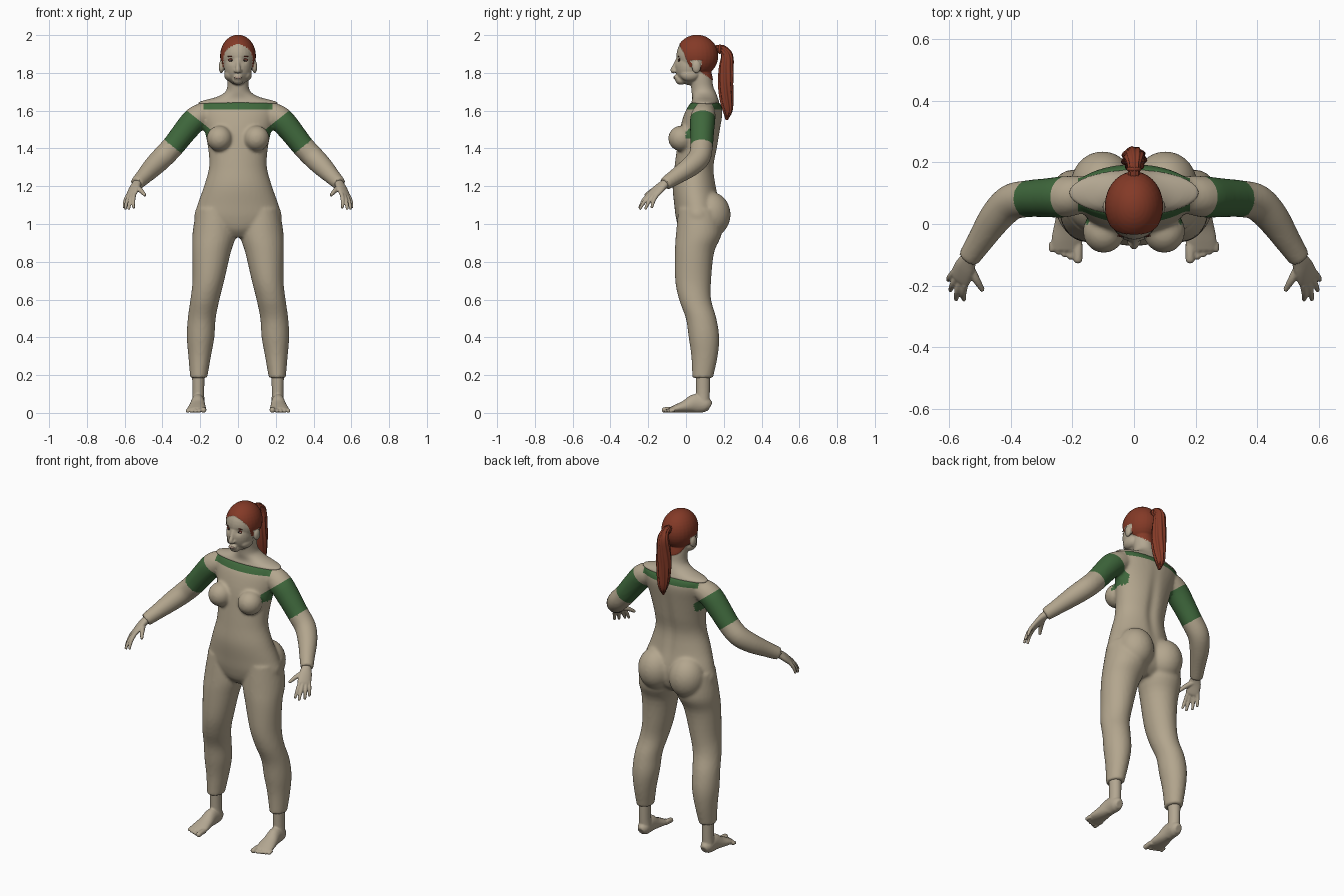
import bpy, bmesh, math
from mathutils import Vector, Matrix
from mathutils.bvhtree import BVHTree

if "Cube" in bpy.data.objects:
    bpy.data.objects.remove(bpy.data.objects["Cube"])


def material(name, rgb):
    m = bpy.data.materials.new(name)
    m.use_nodes = True
    m.diffuse_color = (*rgb, 1)
    m.node_tree.nodes["Principled BSDF"].inputs["Base Color"].default_value = (*rgb, 1)
    return m


SUIT = material("beige suit", (0.45, 0.38, 0.27))
SKIN = material("pale skin", (0.45, 0.385, 0.285))
GREEN = material("green cloth", (0.05, 0.14, 0.046))
HAIR = material("red hair", (0.23, 0.042, 0.02))
LASH = material("dark red lash", (0.13, 0.025, 0.015))
WHITE = material("eye white", (0.5, 0.46, 0.42))
IRIS = material("dark iris", (0.03, 0.02, 0.015))
LIP = material("muted lip", (0.37, 0.27, 0.21))


def spline(pts, k=4):
    """Smooth path through tuples of position and radii."""
    p = [Vector(q) for q in pts]
    p = [p[0]] + p + [p[-1]]
    out = []
    for i in range(1, len(p) - 2):
        a, b, c, d = p[i - 1:i + 3]
        for j in range(k):
            t = j / k
            out.append(0.5 * (2 * b + (c - a) * t + (2 * a - 5 * b + 4 * c - d) * t * t
                              + (3 * b - a - 3 * c + d) * t ** 3))
    return out + [p[-2]]


def tube(bm, pts, wide=(1, 0, 0), s=1, level=False, n=28, ripple=0):
    """Closed loft of ellipses; level keeps every ring horizontal."""
    path = spline([q if len(q) == 5 else (*q, q[3]) for q in pts])
    rings = []
    for i, q in enumerate(path):
        c = q.to_3d() if len(q) == 3 else Vector(q[:3])
        tan = Vector(path[min(i + 1, len(path) - 1)][:3]) - Vector(path[max(i - 1, 0)][:3])
        tan = Vector((0, 0, 1)) if level else tan.normalized()
        u = Vector(wide)
        u = (u - tan * u.dot(tan)).normalized()
        v = tan.cross(u)
        ring = []
        for j in range(n):
            a = math.tau * j / n
            w = 1 + ripple * math.cos(9 * a + 0.35 * i)
            co = c + (u * (math.cos(a) * max(q[3], 0.002)) + v * (math.sin(a) * max(q[4], 0.002))) * w
            ring.append(bm.verts.new((co.x * s, co.y, co.z)))
        rings.append(ring)
    for a, b in zip(rings, rings[1:]):
        for j in range(n):
            bm.faces.new((a[j], a[(j + 1) % n], b[(j + 1) % n], b[j]))
    bm.faces.new(rings[0])
    bm.faces.new(rings[-1])


def ball(bm, c, r, s=1):
    m = Matrix.Translation((c[0] * s, c[1], c[2])) @ Matrix.Diagonal((*r, 1))
    bmesh.ops.create_uvsphere(bm, u_segments=28, v_segments=18, radius=1, matrix=m)


def make(name, bm, mats, voxel=0, iters=4):
    """Turn bm into a smooth object, optionally fused into one skin."""
    bmesh.ops.recalc_face_normals(bm, faces=bm.faces)
    me = bpy.data.meshes.new(name)
    bm.to_mesh(me)
    bm.free()
    ob = bpy.data.objects.new(name, me)
    bpy.context.collection.objects.link(ob)
    if voxel:
        r = ob.modifiers.new("fuse", 'REMESH')
        r.mode, r.voxel_size = 'VOXEL', voxel
        sm = ob.modifiers.new("relax", 'SMOOTH')
        sm.factor, sm.iterations = 0.5, iters
        dg = bpy.context.evaluated_depsgraph_get()
        me = bpy.data.meshes.new_from_object(ob.evaluated_get(dg))
        ob.modifiers.clear()
        ob.data = me
    me.materials.clear()
    for m in mats:
        me.materials.append(m)
    me.shade_smooth()
    return ob


def bump(d2, width):
    return math.exp(-d2 / width ** 2)


# Suit: torso, bust, seat, legs and sleeves fused together
bm = bmesh.new()
tube(bm, [(0, .06, .93, .09, .06), (0, .065, .97, .17, .1), (0, .065, 1.03, .23, .118),
          (0, .06, 1.1, .215, .122), (0, .045, 1.2, .18, .116), (0, .045, 1.3, .153, .106),
          (0, .06, 1.4, .158, .108), (0, .075, 1.5, .178, .108), (0, .092, 1.58, .2, .102),
          (0, .1, 1.62, .205, .09), (0, .102, 1.645, .2, .075)], level=True, n=40)
for s in (1, -1):
    ball(bm, (.098, -.024, 1.453), (.068, .07, .068), s)
    ball(bm, (.102, .13, 1.05), (.103, .106, .12), s)
    tube(bm, [(.12, .07, 1.08, .1, .11), (.125, .068, .95, .116, .121), (.14, .045, .85, .102, .104),
              (.157, .038, .7, .084, .095), (.175, .048, .6, .077, .085), (.192, .08, .5, .074, .081),
              (.198, .095, .4, .073, .081), (.203, .098, .3, .06, .07), (.208, .088, .185, .045, .055)],
         s=s, level=True)
    tube(bm, [(.13, .1, 1.585, .05), (.18, .095, 1.58, .062), (.23, .088, 1.55, .067),
              (.29, .085, 1.48, .063), (.345, .082, 1.41, .06), (.4, .07, 1.352, .059),
              (.45, .02, 1.302, .054), (.5, -.055, 1.25, .043), (.538, -.112, 1.212, .036)],
         wide=(0, 1, 0), s=s)
suit = make("suit", bm, [SUIT, GREEN], 0.009, 5)

# Spine groove, then clean cuts along the borders of the green cloth
bm = bmesh.new()
bm.from_mesh(suit.data)
for v in bm.verts:
    if v.co.y > .08:
        v.co.y -= .012 * bump(v.co.x ** 2, .03) * bump((v.co.z - 1.33) ** 2, .2)
AXIS, ROOT, SLEEVE = Vector((.62, 0, -.78)), Vector((.22, 0, 1.56)), .195
cuts = [((0, 0, 1.607), (0, 0, 1)), ((.182, 0, 0), (1, 0, 0)), ((-.182, 0, 0), (1, 0, 0))]
for s in (1, -1):
    for t in (0, SLEEVE):
        p = ROOT + AXIS * t
        cuts.append(((p.x * s, 0, p.z), (AXIS.x * s, 0, AXIS.z)))
for co, no in cuts:
    geom = bm.verts[:] + bm.edges[:] + bm.faces[:]
    bmesh.ops.bisect_plane(bm, geom=geom, plane_co=co, plane_no=no, dist=1e-5)
for f in bm.faces:
    x, y, z = f.calc_center_median()
    x = abs(x)
    t = (Vector((x, 0, z)) - ROOT).dot(AXIS)
    sleeve = 0 < t < SLEEVE and (x > .2 or (z > 1.45 and x > .145 and y > 0))
    f.material_index = int(sleeve or (z > 1.607 and x < .182))
    f.smooth = True
bm.to_mesh(suit.data)
bm.free()

# Head, neck and bare shoulders
bm = bmesh.new()
tube(bm, [(0, .102, 1.625, .19, .062), (0, .102, 1.642, .212, .074), (0, .102, 1.656, .175, .07),
          (0, .1, 1.672, .115, .067), (0, .094, 1.695, .072, .064), (0, .086, 1.725, .057, .059),
          (0, .078, 1.78, .055, .058), (0, .07, 1.84, .05, .05)], level=True, n=40)
ball(bm, (0, .058, 1.89), (.091, .109, .108))
ball(bm, (0, .02, 1.835), (.074, .078, .1))
ball(bm, (0, -.026, 1.763), (.03, .031, .026))
ball(bm, (0, -.05, 1.775), (.024, .016, .014))
tube(bm, [(0, -.046, 1.87, .009), (0, -.058, 1.84, .011), (0, -.069, 1.815, .014), (0, -.06, 1.805, .013)])
for s in (1, -1):
    ball(bm, (.043, .02, 1.79), (.03, .05, .035), s)
    ball(bm, (.012, -.058, 1.81), (.01, .012, .009), s)
    ball(bm, (.088, .055, 1.832), (.014, .024, .034), s)
head = make("head", bm, [SKIN, HAIR], 0.005, 3)


def hairy(co):
    x, y, z = co
    ear = abs(x) > .082 and z < 1.866 and .02 < y < .085
    line = 1.95 - 9 * x * x - max(0, y + .01) * 2.2
    return z > max(line, 1.83 - max(0, y - .05) * .8) and not ear


# Eye sockets and raised hair cap
bm = bmesh.new()
bm.from_mesh(head.data)
bm.normal_update()
for f in bm.faces:
    f.material_index = int(hairy(f.calc_center_median()))
for v in bm.verts:
    if v.co.y < 0:
        v.co.y += .008 * bump((abs(v.co.x) - .034) ** 2 + (v.co.z - 1.866) ** 2, .015)
    if hairy(v.co):
        v.co += v.normal * .004
face = BVHTree.FromBMesh(bm)
bm.to_mesh(head.data)
bm.free()


def on_face(x, z):
    hit = face.ray_cast(Vector((x, -1, z)), Vector((0, 1, 0)))[0]
    return hit.y if hit else -.05


# Facial details
for side, s in (("left", 1), ("right", -1)):
    for part, x, z, r, mat, off in (("lash", .034, 1.868, (.018, .004, .009), LASH, .001),
                                    ("eye", .034, 1.866, (.013, .005, .0055), WHITE, .001),
                                    ("iris", .034, 1.866, (.005, .004, .005), IRIS, -.003),
                                    ("brow", .036, 1.887, (.02, .003, .003), LASH, .001)):
        bm = bmesh.new()
        ball(bm, (x, on_face(x * s, z) + off, z), r, s)
        make(side + "_" + part, bm, [mat])
bm = bmesh.new()
ball(bm, (0, on_face(0, 1.775) + .003, 1.775), (.021, .005, .007))
make("lips", bm, [LIP])

# Ponytail with grooved strands and its tie
bm = bmesh.new()
tube(bm, [(0, .15, 1.925, .018), (0, .19, 1.927, .02), (0, .217, 1.89, .03), (0, .213, 1.82, .036, .037),
          (0, .21, 1.74, .04, .038), (0, .214, 1.66, .035, .034), (0, .22, 1.6, .025),
          (0, .215, 1.55, .005)], n=72, ripple=.09)
make("ponytail", bm, [HAIR])
bm = bmesh.new()
ball(bm, (0, .178, 1.925), (.024, .012, .025))
make("hair_tie", bm, [HAIR])

# Hands and feet
ACROSS = Vector((.6, .8, -.05))
TIPS = [(.552, -.247, 1.083), (.578, -.246, 1.077), (.597, -.216, 1.077), (.604, -.182, 1.084)]
for side, s in (("left", 1), ("right", -1)):
    bm = bmesh.new()
    tube(bm, [(.52, -.09, 1.23, .026, .024), (.535, -.112, 1.213, .027, .022), (.55, -.142, 1.188, .036, .019),
              (.564, -.175, 1.156, .038, .015), (.568, -.185, 1.146, .032, .01)], wide=ACROSS, s=s)
    for i, tip in enumerate(TIPS):
        root = Vector((.565, -.174, 1.157)) + ACROSS * (.018 * (i - 1.5))
        mid = (root + Vector(tip)) / 2 + Vector((.004, -.004, .004))
        tube(bm, [(*root, .011), (*mid, .0105), (*tip, .007)], wide=ACROSS, s=s, n=12)
    tube(bm, [(.54, -.13, 1.195, .016), (.514, -.178, 1.177, .013), (.491, -.216, 1.15, .008)],
         wide=ACROSS, s=s, n=12)
    make(side + "_hand", bm, [SKIN], 0.004, 2)

    bm = bmesh.new()
    tube(bm, [(.21, .128, .032, .02, .024), (.21, .105, .042, .034, .04), (.212, .05, .05, .036, .05),
              (.215, 0, .035, .043, .034), (.218, -.05, .023, .05, .022), (.219, -.085, .015, .046, .013)], s=s)
    tube(bm, [(.21, .088, .04, .036, .036), (.21, .09, .1, .031, .036), (.21, .09, .22, .034, .038)],
         s=s, level=True)
    for j in range(5):
        r = .0105 if j else .015
        x, y = .182 + .02 * j + (.004 if j else 0), -.114 + .008 * j
        tube(bm, [(x, -.06, r + .003, r), (x, (y - .06) / 2, r + .003, r), (x, y, r, r)], s=s, n=12)
        ball(bm, (x, y, r), (r, r, r), s)
    make(side + "_foot", bm, [SKIN], 0.005, 2)
